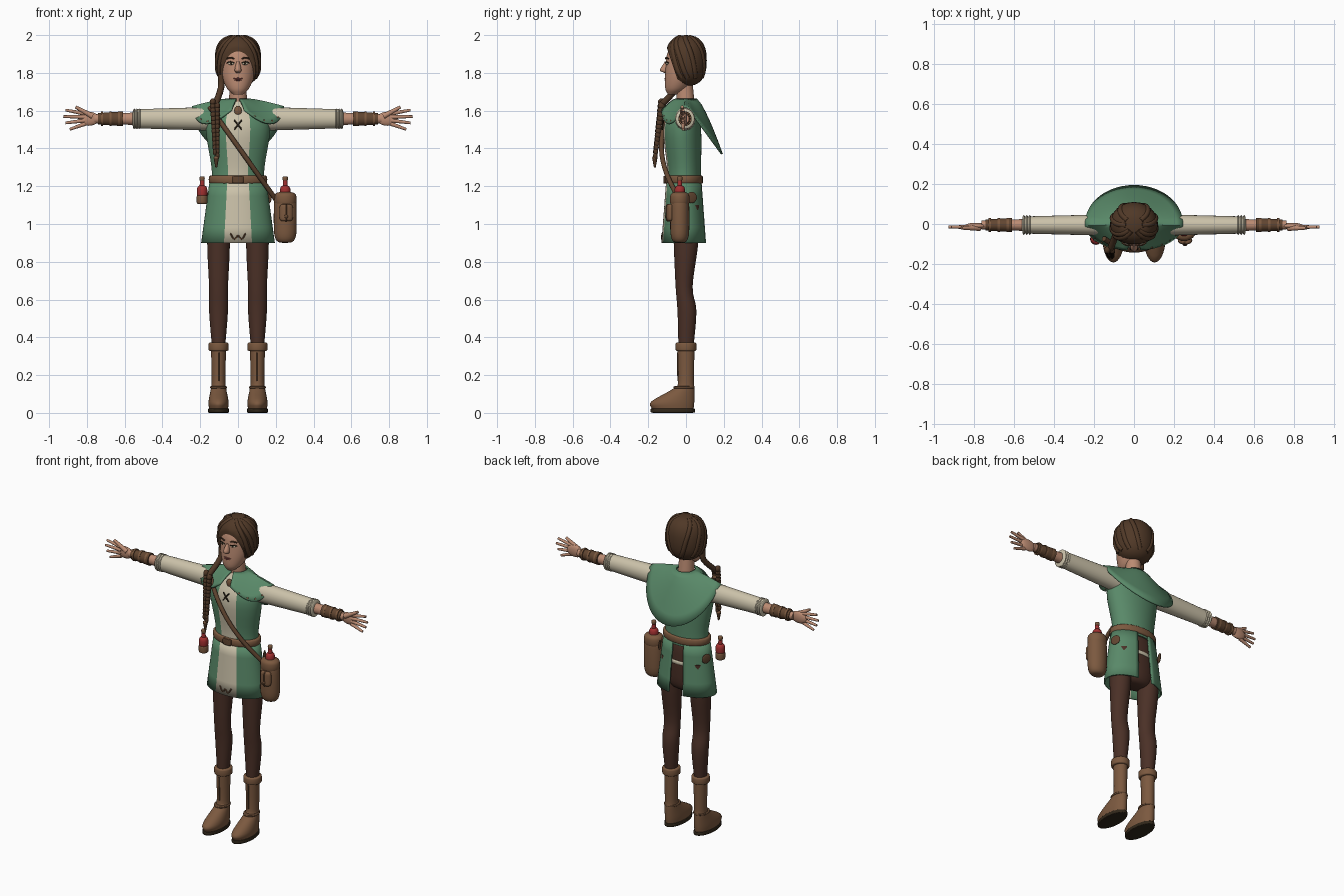
import bpy, bmesh, math
from mathutils import Vector, Matrix

if "Cube" in bpy.data.objects:
    bpy.data.objects.remove(bpy.data.objects["Cube"])


def material(name, *rgb):
    mat = bpy.data.materials.new(name)
    mat.use_nodes = True
    mat.diffuse_color = (*rgb, 1)
    mat.node_tree.nodes["Principled BSDF"].inputs["Base Color"].default_value = (*rgb, 1)
    return mat


GREEN = material("green_cloth", .1, .25, .14)
CREAM = material("cream_linen", .6, .54, .4)
LEATHER = material("tan_leather", .2, .1, .05)
BRACER = material("dark_leather", .12, .06, .03)
HAIR = material("brown_hair", .08, .04, .02)
TROUSERS = material("brown_trousers", .07, .03, .02)
SKIN = material("skin", .5, .26, .17)
RED = material("red_glass", .36, .03, .03)
DARK = material("dark_sole", .03, .02, .01)
LIPS = material("lips", .24, .07, .06)


def finish(name, bm, *mats):
    bmesh.ops.recalc_face_normals(bm, faces=bm.faces)
    mesh = bpy.data.meshes.new(name)
    bm.to_mesh(mesh)
    bm.free()
    for mat in mats:
        mesh.materials.append(mat)
    for polygon in mesh.polygons:
        polygon.use_smooth = True
    mesh.set_sharp_from_angle(angle=math.radians(45))
    obj = bpy.data.objects.new(name, mesh)
    bpy.context.scene.collection.objects.link(obj)
    return obj


def spline(rows, steps=4):
    """Resample a few rows into a smooth run of rows."""
    rows = [Vector(row) for row in rows]
    ends = [rows[0] * 2 - rows[1], *rows, rows[-1] * 2 - rows[-2]]
    result = []
    for a, b, c, d in zip(ends, ends[1:], ends[2:], ends[3:]):
        for i in range(steps):
            t = i / steps
            result.append(b + (c - a) * (t / 2) + (a * 2 - b * 5 + c * 4 - d) * (t * t / 2)
                          + (b * 3 - a - c * 3 + d) * (t ** 3 / 2))
    return result + [rows[-1]]


def loft(name, rows, *mats, x=0, front=0, gap=0, caps=True):
    """Rows are (height, centre y, radius x, radius y); front columns take the second material."""
    bm = bmesh.new()
    count = 48
    rings = []
    for z, y, rx, ry in spline(rows):
        turns = [math.tau * j / count for j in range(count)]
        rings.append([bm.verts.new((x + rx * math.sin(t), y - ry * math.cos(t), z)) for t in turns])
    for low, high in zip(rings, rings[1:]):
        for j in range(count):
            if abs(j + .5 - count / 2) > gap:
                k = (j + 1) % count
                face = bm.faces.new((low[j], low[k], high[k], high[j]))
                face.material_index = int(min(j + .5, count - j - .5) < front)
    if caps:
        bm.faces.new(rings[0])
        bm.faces.new(rings[-1])
    return finish(name, bm, *mats)


def pill(name, loc, size, mat, power=1, turn=0, cut=None):
    """Ellipsoid whose upright profile grows squarer as power falls."""
    bm = bmesh.new()
    bmesh.ops.create_uvsphere(bm, u_segments=24, v_segments=16, radius=1)
    for v in bm.verts:
        flat = math.hypot(v.co.x, v.co.y)
        if flat > .01:
            v.co.xy *= flat ** (power - 1)
        v.co.z = math.copysign(abs(v.co.z) ** power, v.co.z)
    placed = Matrix.Translation(loc) @ Matrix.Rotation(turn, 4, "Z") @ Matrix.Diagonal((*size, 1))
    bm.transform(placed)
    if cut:
        geom = bm.verts[:] + bm.edges[:] + bm.faces[:]
        made = bmesh.ops.bisect_plane(bm, geom=geom, plane_co=cut[0], plane_no=cut[1], clear_outer=True)
        rim = [e for e in made["geom_cut"] if isinstance(e, bmesh.types.BMEdge)]
        bmesh.ops.holes_fill(bm, edges=rim)
    return finish(name, bm, mat)


def cone(name, start, end, r_start, r_end, mat, flat=1):
    bm = bmesh.new()
    start, end = Vector(start), Vector(end)
    along = end - start
    placed = (Matrix.Translation((start + end) / 2) @ along.to_track_quat("Z", "Y").to_matrix().to_4x4()
              @ Matrix.Diagonal((flat, 1, 1, 1)))
    bmesh.ops.create_cone(bm, cap_ends=True, segments=24, radius1=r_start, radius2=r_end,
                          depth=along.length, matrix=placed)
    return finish(name, bm, mat)


def tube(name, points, radius, mat):
    curve = bpy.data.curves.new(name, "CURVE")
    curve.dimensions = "3D"
    curve.bevel_depth, curve.bevel_resolution, curve.use_fill_caps = radius, 3, True
    path = curve.splines.new("POLY")
    points = spline(points)
    path.points.add(len(points) - 1)
    for target, point in zip(path.points, points):
        target.co = (*point, 1)
    curve.materials.append(mat)
    obj = bpy.data.objects.new(name, curve)
    bpy.context.scene.collection.objects.link(obj)


def thicken(obj):
    modifier = obj.modifiers.new("thickness", "SOLIDIFY")
    modifier.thickness, modifier.offset = .01, 0


# Tunic, skirt and belt
loft("tunic", [(1.2, -.01, .14, .09), (1.3, -.01, .14, .09), (1.5, -.02, .17, .1),
               (1.6, -.01, .14, .07), (1.65, 0, .05, .05)], GREEN, CREAM, front=3)
thicken(loft("skirt", [(.9, -.01, .19, .115), (1.23, -.01, .145, .09)],
             GREEN, CREAM, front=3, gap=2, caps=False))
pill("hips", (0, 0, 1.07), (.135, .08, .17), TROUSERS, power=.5)
pill("shirt_tail", (0, 0, 1.09), (.14, .085, .015), CREAM, power=.4)
waist = Vector((0, -.01, 1.235))
pill("belt", waist, (.155, .1, .025), LEATHER, power=.3)
pill("buckle", waist + Vector((0, -.1, 0)), (.03, .01, .02), BRACER, power=.3)
for s in (-1, 1):
    tube("chest_lace", [(-.02 * s, -.12, 1.55), (.02 * s, -.125, 1.5)], .004, DARK)
    tube("hem_trim", [(.04 * s, -.125, .95), (.02 * s, -.128, .92), (0, -.128, .94)], .004, BRACER)
    pill("skirt_patch", (.165 * s, .03, 1.14), (.006, .03, .03), BRACER, turn=.4 * s)


# Shoulder cape: pointed lapels in front, long drape behind
def cape_point(t, angle):
    sine, cosine = math.sin(angle), math.cos(angle)
    drop = .26 * sine if sine > 0 else .1 * abs(math.sin(2 * angle))
    depth = .19 if sine > 0 else .13
    collar = Vector((.055 * cosine, .055 * sine, 1.66))
    hem = Vector((.243 * cosine, depth * sine, 1.63 - drop))
    point = collar.lerp(hem, t)
    point.z = collar.z + (hem.z - collar.z) * t ** 1.3
    return point


bm = bmesh.new()
columns = 48
angles = [math.radians(-82 + 344 * j / columns) for j in range(columns + 1)]
grid = [[bm.verts.new(cape_point(i / 6, a)) for a in angles] for i in range(7)]
for upper, lower in zip(grid, grid[1:]):
    for j in range(columns):
        bm.faces.new((upper[j], upper[j + 1], lower[j + 1], lower[j]))
thicken(finish("shoulder_cape", bm, GREEN))
pill("cape_clasp", (0, -.085, 1.6), (.02, .01, .025), LEATHER)
for angle in angles[2:10:2] + angles[-10:-2:2]:
    pill("cape_stud", cape_point(.93, angle), (.007, .007, .007), LEATHER)

for s, side in ((-1, "right_"), (1, "left_")):
    # Arm and hand
    def arm(x, y=-.005, z=1.557):
        return Vector((x * s, y, z))

    cone(side + "sleeve", arm(.13), arm(.55), .063, .05, CREAM, flat=.85)
    for x in (.52, .535, .55):
        pill(side + "cuff_fold", arm(x), (.01, .05, .054), CREAM)
    cone(side + "forearm", arm(.5), arm(.76), .035, .024, SKIN, flat=.9)
    cone(side + "bracer", arm(.61), arm(.74), .039, .03, BRACER, flat=.9)
    for x in (.63, .675, .72):
        cone(side + "bracer_strap", arm(x - .006), arm(x + .006), .038, .038, LEATHER, flat=.9)
    pill(side + "palm", arm(.79, -.01), (.055, .016, .037), SKIN)
    for k in range(4):
        spread = 1.5 - k
        knuckle = arm(.81, -.015) + Vector((0, 0, .018 * spread))
        reach = .115 - .012 * abs(k - 1) ** 1.5
        cone(side + "finger", knuckle, knuckle + Vector((reach * s, 0, .016 * spread - .005)), .011, .007, SKIN)
    thumb = arm(.77, -.02, 1.57)
    cone(side + "thumb", thumb, thumb + Vector((.09 * s, 0, .05)), .015, .008, SKIN)

    # Leg and boot
    hip = .103 * s
    loft(side + "trouser_leg", [(.35, 0, .035, .04), (.54, .005, .05, .05), (.67, -.01, .05, .045),
                                (.9, 0, .06, .065), (1.1, 0, .05, .07)], TROUSERS, x=hip)
    loft(side + "boot", [(.02, -.07, .05, .11), (.06, -.07, .053, .114), (.13, -.01, .04, .055),
                         (.17, 0, .036, .042), (.35, 0, .04, .045)], LEATHER, x=hip)
    pill(side + "boot_cuff", (hip, 0, .35), (.053, .055, .024), LEATHER, power=.3)
    pill(side + "sole", (hip, -.07, .012), (.055, .117, .012), DARK, power=.2)
    pill(side + "ankle_strap", (hip, -.01, .135), (.045, .056, .008), BRACER, power=.5)
    tube(side + "boot_lace", [(hip, -.042, .17), (hip, -.045, .32)], .004, BRACER)

    # Eye and brow
    pill(side + "eye", (.037 * s, -.1, 1.85), (.016, .006, .008), CREAM, turn=.25 * s)
    pill(side + "iris", (.036 * s, -.104, 1.85), (.006, .004, .007), DARK)
    for name, z, radius, mat in (("eyelid", 1.853, .003, DARK), ("eyebrow", 1.875, .004, HAIR)):
        tube(side + name, [(.02 * s, -.107, z), (.04 * s, -.105, z + .006), (.06 * s, -.093, z)], radius, mat)

# Head
cone("neck", (0, 0, 1.6), (0, -.01, 1.76), .05, .043, SKIN)
loft("head", [(1.685, -.07, .025, .025), (1.72, -.05, .06, .06), (1.8, -.02, .09, .09),
              (1.9, 0, .09, .1), (1.97, 0, .05, .06)], SKIN)
loft("nose", [(1.8, -.105, .01, .01), (1.815, -.115, .018, .023), (1.86, -.1, .008, .012)], SKIN)
for z, width in ((1.77, .025), (1.762, .02)):
    pill("lip", (0, -.107, z), (width, .008, .005), LIPS)

# Hair cap cut open for the face, with locks wrapped over it
crown, hair_size = Vector((0, 0, 1.865)), Vector((.12, .11, .135))
pill("hair_cap", crown, hair_size, HAIR, power=.8, cut=((0, -.1, 1.93), (0, -3, -1)))
for s in (-1, 1):
    for first, last in ((20, 75), (35, 95), (80, 125), (120, 165)):
        lock = []
        for i in range(6):
            turn = math.radians(first + (last - first) * i / 5)
            fall = math.radians(15 + 23 * i)
            ring = math.sin(fall) ** .8
            up = math.copysign(abs(math.cos(fall)) ** .8, math.cos(fall))
            way = Vector((s * ring * math.sin(turn), -ring * math.cos(turn), up))
            lock.append(crown + way * hair_size * .93)
        tube("hair_lock", lock, .015, HAIR)

# Braid over the right shoulder
tube("braid_root", [(-.09, -.04, 1.79), (-.09, -.05, 1.72), (-.12, -.13, 1.63)], .017, HAIR)
braid_top, braid_end = Vector((-.122, -.13, 1.635)), Vector((-.115, -.165, 1.35))
strands = 13
for i in range(strands):
    t = i / strands
    width = .023 - .009 * t
    for s in (-1, 1):
        offset = Vector((width * s / 2, 0, -.01 * s))
        pill("braid_strand", braid_top.lerp(braid_end, t) + offset, (width * .7, width * .8, .02), HAIR)
pill("braid_tie", braid_end, (.014, .014, .01), LEATHER)
cone("braid_tail", braid_end, braid_end + Vector((0, 0, -.05)), .014, .005, HAIR)

# Satchel on the left hip with its strap across the chest
satchel = Vector((.25, -.033, 1.03))
pill("satchel", satchel, (.061, .051, .13), LEATHER, power=.5)
pill("satchel_flap", satchel + Vector((0, 0, .1)), (.06, .052, .04), LEATHER, power=.6)
pocket = satchel + Vector((.005, -.05, .03))
pill("satchel_pocket", pocket, (.036, .02, .045), LEATHER, power=.4)
pill("pocket_strap", pocket, (.008, .025, .047), BRACER, power=.4)
pill("pocket_button", pocket + Vector((0, -.022, -.02)), (.01, .006, .01), BRACER)
strap = []
for i in range(9):
    x = -.15 + .37 * i / 8
    strap.append((x, .02 - .15 * math.cos(6 * x), 1.41 - 1.4 * x))
tube("shoulder_strap", strap, .013, BRACER)

# Bottles at both hips
for x, y in ((-.19, -.075), (satchel.x, satchel.y)):
    base = Vector((x, y, 1.13))
    up = Vector((0, 0, 1))
    pill("bottle_holder", base, (.029, .029, .025), LEATHER, power=.4)
    pill("bottle_glass", base + up * .04, (.028, .028, .035), RED, power=.7)
    cone("bottle_neck", base + up * .05, base + up * .11, .014, .011, RED)
    pill("bottle_cork", base + up * .11, (.014, .014, .012), LEATHER, power=.5)
